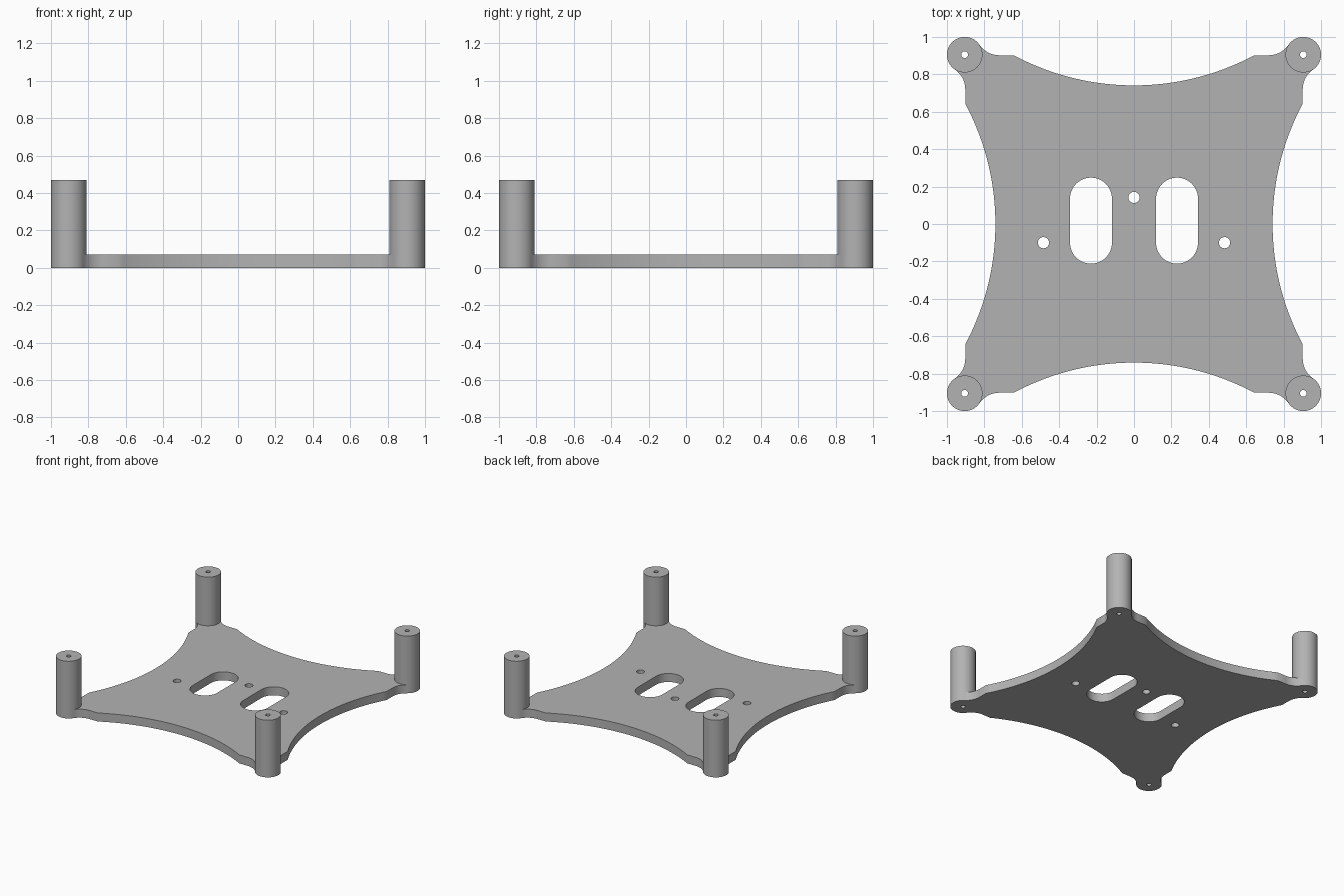
import bpy, bmesh
from math import sin, cos, pi, asin, atan2, hypot

if "Cube" in bpy.data.objects:
    bpy.data.objects.remove(bpy.data.objects["Cube"])

PLATE_H, POST_H = 0.07, 0.47
POST_C, POST_R, BORE_R = 0.905, 0.095, 0.018
FLAT, FLAT_IN, FLAT_OUT, WAIST = 0.902, 0.643, 0.72, 0.741

grey = bpy.data.materials.new("plain grey")
grey.use_nodes = True
colour = (0.45, 0.45, 0.45, 1)
grey.diffuse_color = colour
grey.node_tree.nodes["Principled BSDF"].inputs["Base Color"].default_value = colour


def arc(cx, cy, r, a0, a1, n):
    return [(cx + r * cos(a0 + (a1 - a0) * i / n),
             cy + r * sin(a0 + (a1 - a0) * i / n)) for i in range(n + 1)]


def circle(cx, cy, r, n=48):
    return arc(cx, cy, r, 0, 2 * pi, n)[:-1]


def slot(cx, cy, r, half):
    return arc(cx, cy + half, r, 0, pi, 24) + arc(cx, cy - half, r, pi, 2 * pi, 24)


def prism(name, pts, z0, z1):
    """Upright solid from a flat outline."""
    bm = bmesh.new()
    base = bm.faces.new([bm.verts.new((x, y, z0)) for x, y in pts])
    top = bmesh.ops.extrude_face_region(bm, geom=[base])["geom"]
    verts = [v for v in top if isinstance(v, bmesh.types.BMVert)]
    bmesh.ops.translate(bm, verts=verts, vec=(0, 0, z1 - z0))
    bmesh.ops.recalc_face_normals(bm, faces=bm.faces)
    mesh = bpy.data.meshes.new(name)
    bm.to_mesh(mesh)
    bm.free()
    mesh.materials.append(grey)
    ob = bpy.data.objects.new(name, mesh)
    bpy.context.collection.objects.link(ob)
    return ob


def combine(body, tool, operation):
    """Apply a boolean and discard the tool."""
    mod = body.modifiers.new("combine", "BOOLEAN")
    mod.operation, mod.solver, mod.object = operation, "EXACT", tool
    bpy.context.view_layer.objects.active = body
    bpy.ops.object.modifier_apply(modifier=mod.name)
    bpy.data.objects.remove(tool)


# One side of the plate: corner, fillet, short flat, shallow waist arc
dx, dy = POST_C - FLAT_OUT, POST_C - FLAT
fr = (dx * dx + dy * dy - POST_R ** 2) / (2 * (POST_R + dy))
fy = FLAT + fr
fillet = arc(-FLAT_OUT, fy, fr, pi + atan2(fy - POST_C, dx), 1.5 * pi, 12)
sag = FLAT - WAIST
R = (FLAT_IN ** 2 + sag ** 2) / (2 * sag)
half = asin(FLAT_IN / R)
waist = arc(0, WAIST + R, R, 1.5 * pi - half, 1.5 * pi + half, 40)
side = [(-POST_C, POST_C)] + fillet + waist + [(-x, y) for x, y in reversed(fillet)]

# Four turned copies close the outline
outline = []
for k in range(4):
    outline += side
    side = [(y, -x) for x, y in side]
plate = prism("mounting_plate", outline, 0, PLATE_H)

# Corner posts with through bores
corners = [(sx * POST_C, sy * POST_C) for sx in (-1, 1) for sy in (-1, 1)]
for x, y in corners:
    combine(plate, prism("post", circle(x, y, POST_R, 64), 0, POST_H), "UNION")
holes = [circle(x, y, BORE_R, 24) for x, y in corners]

# Two long slots and three screw holes
holes += [slot(sx * 0.23, 0.018, 0.112, 0.118) for sx in (-1, 1)]
holes += [circle(x, y, 0.03, 32) for x, y in ((0, 0.142), (-0.484, -0.1), (0.484, -0.1))]
for pts in holes:
    combine(plate, prism("hole_cutter", pts, -0.1, POST_H + 0.1), "DIFFERENCE")

# Smooth round walls, crisp edges
bpy.ops.object.select_all(action="DESELECT")
plate.select_set(True)
bpy.context.view_layer.objects.active = plate
bpy.ops.object.shade_smooth_by_angle(angle=0.5)
